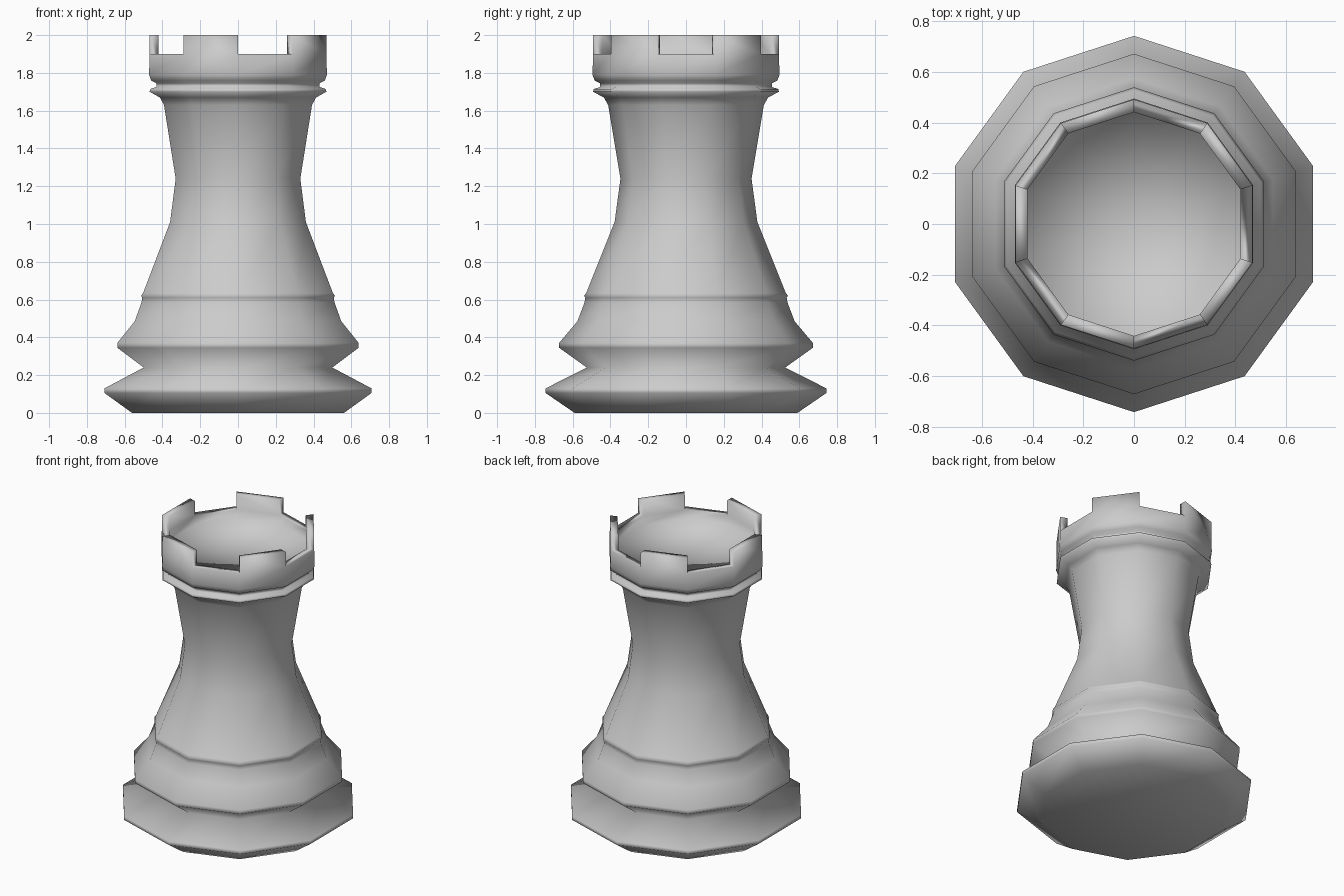
import bpy, bmesh, math
from mathutils import Vector

if "Cube" in bpy.data.objects:
    bpy.data.objects.remove(bpy.data.objects["Cube"])

SIDES = 10
# Outline (corner radius, height) from base centre up, over the rim and into the bowl
profile = [
    (0, 0), (0.59, 0),
    (0.743, 0.105), (0.743, 0.13),            # foot flange
    (0.525, 0.24),
    (0.672, 0.345), (0.672, 0.37),            # second flange
    (0.575, 0.485), (0.537, 0.585),
    (0.533, 0.61), (0.54, 0.62), (0.528, 0.635),  # thin bead
    (0.378, 1.01), (0.347, 1.24), (0.412, 1.63),  # waist
    (0.435, 1.67), (0.492, 1.70), (0.488, 1.715), # collar
    (0.455, 1.725), (0.455, 1.745),
    (0.484, 1.76), (0.495, 1.79),             # crown
    (0.492, 1.90), (0.442, 1.90),
    (0.442, 1.84), (0, 1.83),                 # inner wall and floor
]


def ring(bm, r, z):
    if r == 0:
        return [bm.verts.new((0, 0, z))] * SIDES
    angles = [math.radians(-90) + math.tau * i / SIDES for i in range(SIDES)]
    return [bm.verts.new((r * math.cos(a), r * math.sin(a), z)) for a in angles]


bm = bmesh.new()
rings = [ring(bm, r, z) for r, z in profile]
rim = []
for k in range(len(rings) - 1):
    lo, hi = rings[k], rings[k + 1]
    for i in range(SIDES):
        j = (i + 1) % SIDES
        corners = list(dict.fromkeys([lo[i], lo[j], hi[j], hi[i]]))
        face = bm.faces.new(corners)
        # every other rim face carries a battlement
        if profile[k][1] == profile[k + 1][1] == 1.90 and i % 2 == 1:
            rim.append(face)

# Battlements
raised = bmesh.ops.extrude_discrete_faces(bm, faces=rim)["faces"]
for face in raised:
    for v in face.verts:
        v.co.z = 2.0

bmesh.ops.recalc_face_normals(bm, faces=bm.faces)
for face in bm.faces:
    face.smooth = True

mesh = bpy.data.meshes.new("castle_tower_piece")
bm.to_mesh(mesh)
bm.free()
tower = bpy.data.objects.new("castle_tower_piece", mesh)
bpy.context.collection.objects.link(tower)
